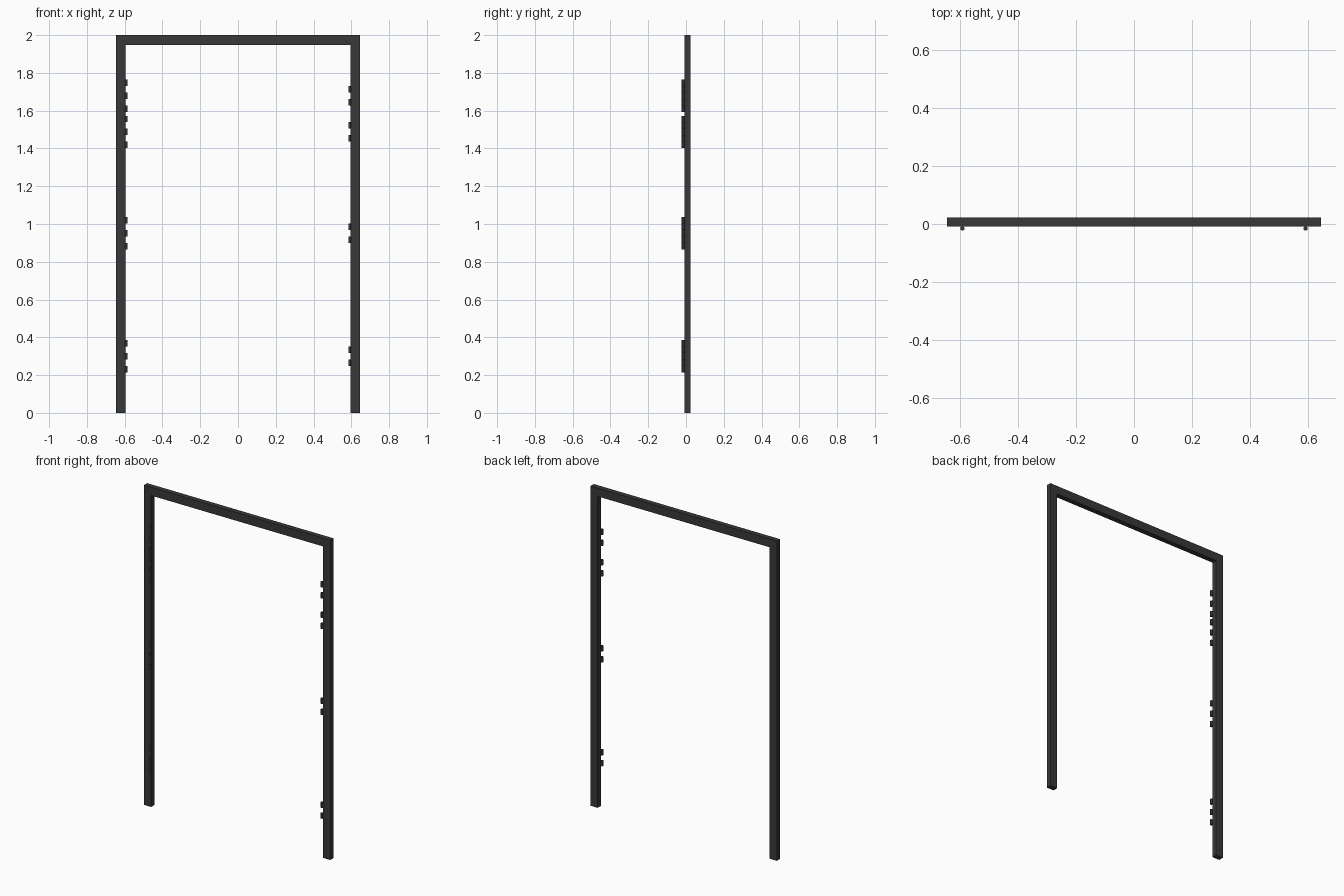
import bpy, bmesh
from mathutils import Matrix

if "Cube" in bpy.data.objects:
    bpy.data.objects.remove(bpy.data.objects["Cube"])

W, INNER, TOP, LINTEL = 0.645, 0.595, 2.0, 1.948
Y0, Y1 = -0.009, 0.023
DARK = bpy.data.materials.new("dark_metal")
DARK.diffuse_color = (0.04, 0.04, 0.04, 1)
DARK.use_nodes = True
DARK.node_tree.nodes["Principled BSDF"].inputs["Base Color"].default_value = DARK.diffuse_color


def finish(name, bm):
    bmesh.ops.recalc_face_normals(bm, faces=bm.faces)
    me = bpy.data.meshes.new(name)
    bm.to_mesh(me)
    bm.free()
    me.materials.append(DARK)
    ob = bpy.data.objects.new(name, me)
    bpy.context.collection.objects.link(ob)
    return ob


# Door frame: U-shaped outline extruded through its depth
bm = bmesh.new()
outline = [(-W, 0), (-INNER, 0), (-INNER, LINTEL), (INNER, LINTEL),
           (INNER, 0), (W, 0), (W, TOP), (-W, TOP)]
face = bm.faces.new([bm.verts.new((x, Y0, z)) for x, z in outline])
ext = bmesh.ops.extrude_face_region(bm, geom=[face])
bmesh.ops.translate(bm, vec=(0, Y1 - Y0, 0),
                    verts=[v for v in ext["geom"] if isinstance(v, bmesh.types.BMVert)])
finish("door_frame", bm)

# Hinge knuckles: five slots per hinge, odd ones on the left, even on the right
SLOT, RADIUS = 0.0342, 0.0072
HINGE_TOPS = (1.764, 1.573, 1.036, 0.386)


def hinge_knuckles(name, x, slots):
    for i, top in enumerate(HINGE_TOPS):
        bm = bmesh.new()
        for s in slots:
            z = top - (s + 0.5) * SLOT
            bmesh.ops.create_cone(bm, cap_ends=True, segments=16, radius1=RADIUS,
                                  radius2=RADIUS, depth=SLOT,
                                  matrix=Matrix.Translation((x, -0.0155, z)))
        ob = finish(f"{name}_{i + 1}", bm)
        bpy.ops.object.select_all(action="DESELECT")
        ob.select_set(True)
        bpy.context.view_layer.objects.active = ob
        bpy.ops.object.shade_smooth_by_angle()


hinge_knuckles("left_hinge_knuckles", -0.592, (0, 2, 4))
hinge_knuckles("right_hinge_knuckles", 0.592, (1, 3))
